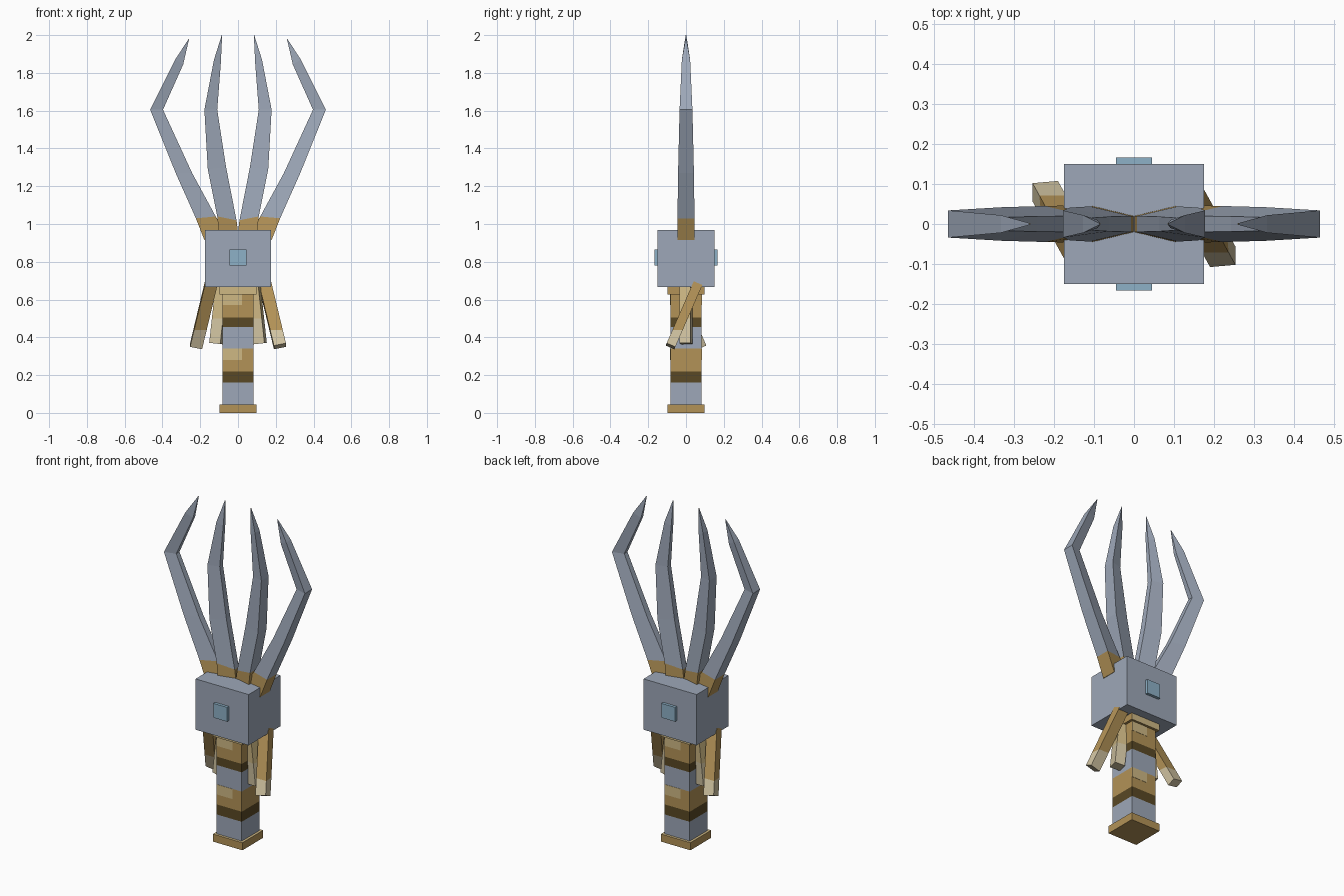
import bpy, bmesh, math
from mathutils import Matrix, Vector

if "Cube" in bpy.data.objects:
    bpy.data.objects.remove(bpy.data.objects["Cube"])


def material(name, rgb):
    m = bpy.data.materials.new(name)
    m.use_nodes = True
    m.diffuse_color = (*rgb, 1)
    m.node_tree.nodes["Principled BSDF"].inputs["Base Color"].default_value = (*rgb, 1)
    return m


STEEL = material("blue_grey_steel", (0.34, 0.39, 0.48))
GOLD = material("gold", (0.45, 0.29, 0.095))
BROWN = material("dark_brown", (0.10, 0.065, 0.018))
TAN = material("light_tan", (0.62, 0.48, 0.23))
PALE = material("pale_straw", (0.64, 0.55, 0.36))
BLUE = material("gem_blue", (0.27, 0.44, 0.57))


def finish(bm, name, mats):
    bmesh.ops.recalc_face_normals(bm, faces=bm.faces)
    mesh = bpy.data.meshes.new(name)
    bm.to_mesh(mesh)
    bm.free()
    for m in mats:
        mesh.materials.append(m)
    obj = bpy.data.objects.new(name, mesh)
    bpy.context.collection.objects.link(obj)
    return obj


def box(name, center, size, mats, levels=(), frame=None, rule=None):
    """Box cut at world heights; each slice takes the next material."""
    bm = bmesh.new()
    bmesh.ops.create_cube(bm, size=1)
    place = Matrix.Translation(center) @ (frame or Matrix()) @ Matrix.Diagonal((*size, 1))
    bmesh.ops.transform(bm, matrix=place, verts=bm.verts)
    for z in levels:
        bmesh.ops.bisect_plane(bm, geom=bm.verts[:] + bm.edges[:] + bm.faces[:],
                               plane_co=(0, 0, z), plane_no=(0, 0, 1))
    bm.normal_update()
    for f in bm.faces:
        z = f.calc_center_median().z
        f.material_index = rule(f) if rule else sum(z > level for level in levels)
    return finish(bm, name, mats)


def strap(name, top, bottom, size, mats, level, roll=0):
    """Straight slanted bar between two points."""
    top, bottom = Vector(top), Vector(bottom)
    axis = (top - bottom).normalized()
    side = Vector((1, 0, 0))
    side = (side - axis * side.dot(axis)).normalized()
    frame = Matrix((side, axis.cross(side), axis)).transposed().to_4x4()
    frame = frame @ Matrix.Rotation(roll, 4, "Z")
    return box(name, (top + bottom) / 2, (*size, (top - bottom).length), mats, level, frame)


def prong(name, rings, sign):
    """Blade lofted through (outer x, outer z, inner x, inner z, half depth)."""
    bm = bmesh.new()
    loops = []
    for ox, oz, ix, iz, d in rings:
        corners = ((ox, -d, oz), (ox, d, oz), (ix, d * 0.45, iz), (ix, -d * 0.45, iz))
        loops.append([bm.verts.new((sign * x, y, z)) for x, y, z in corners])
    for i, (a, b) in enumerate(zip(loops, loops[1:])):
        for k in range(4):
            n = (k + 1) % 4
            bm.faces.new((a[k], a[n], b[n], b[k])).material_index = int(i > 0)
    bm.faces.new(loops[0])
    bm.faces.new(loops[-1])
    return finish(bm, name, [GOLD, STEEL])


# Grip with wrapped bands, foot and collar
box("grip", (0, 0, 0.345), (0.165, 0.165, 0.63),
    [STEEL, BROWN, GOLD, STEEL, BROWN, GOLD], (0.16, 0.22, 0.34, 0.455, 0.505))
box("foot", (0, 0, 0.0225), (0.195, 0.195, 0.045), [GOLD, TAN],
    rule=lambda f: int(f.normal.z > 0.5))
box("collar", (0, 0, 0.65), (0.195, 0.195, 0.045), [GOLD, TAN],
    rule=lambda f: int(abs(f.normal.y) > 0.5))

# Head block
box("head", (0, 0, 0.818), (0.35, 0.30, 0.303), [STEEL])

# Blade outlines, from root to tip
OUTER = [(0.178, 0.915, 0.05, 0.93, 0.046), (0.223, 1.03, 0.118, 1.04, 0.045),
         (0.33, 1.27, 0.243, 1.27, 0.042), (0.465, 1.605, 0.397, 1.605, 0.034),
         (0.333, 1.87, 0.29, 1.845, 0.022), (0.261, 1.98, 0.259, 1.98, 0.002)]
INNER = [(0.098, 0.92, -0.005, 0.92, 0.045), (0.11, 1.04, 0.008, 1.02, 0.044),
         (0.16, 1.29, 0.063, 1.30, 0.041), (0.178, 1.605, 0.11, 1.605, 0.034),
         (0.127, 1.87, 0.091, 1.85, 0.022), (0.086, 2.0, 0.084, 2.0, 0.002)]

# Parts repeated by a half turn about the vertical axis
for s, side in ((1, "left"), (-1, "right")):
    face = "front" if s < 0 else "back"
    prong("outer_prong_" + side, OUTER, s)
    prong("inner_prong_" + side, INNER, s)
    strap("outer_strap_" + side, (s * 0.141, s * 0.065, 0.69), (s * 0.222, s * -0.082, 0.353),
          (0.065, 0.05), [PALE, GOLD], (0.44,))
    strap("inner_strap_" + side, (s * 0.083, 0, 0.68), (s * 0.117, 0, 0.367),
          (0.06, 0.06), [PALE, TAN], (0.5,), math.radians(-12))
    box("gem_" + face, (0, s * 0.157, 0.822), (0.09, 0.02, 0.085), [BLUE])
    for n, z in (("lower", 0.31), ("upper", 0.6)):
        box(n + "_wrap_patch_" + face, (s * 0.03, s * 0.0825, z), (0.104, 0.003, 0.06), [TAN])
